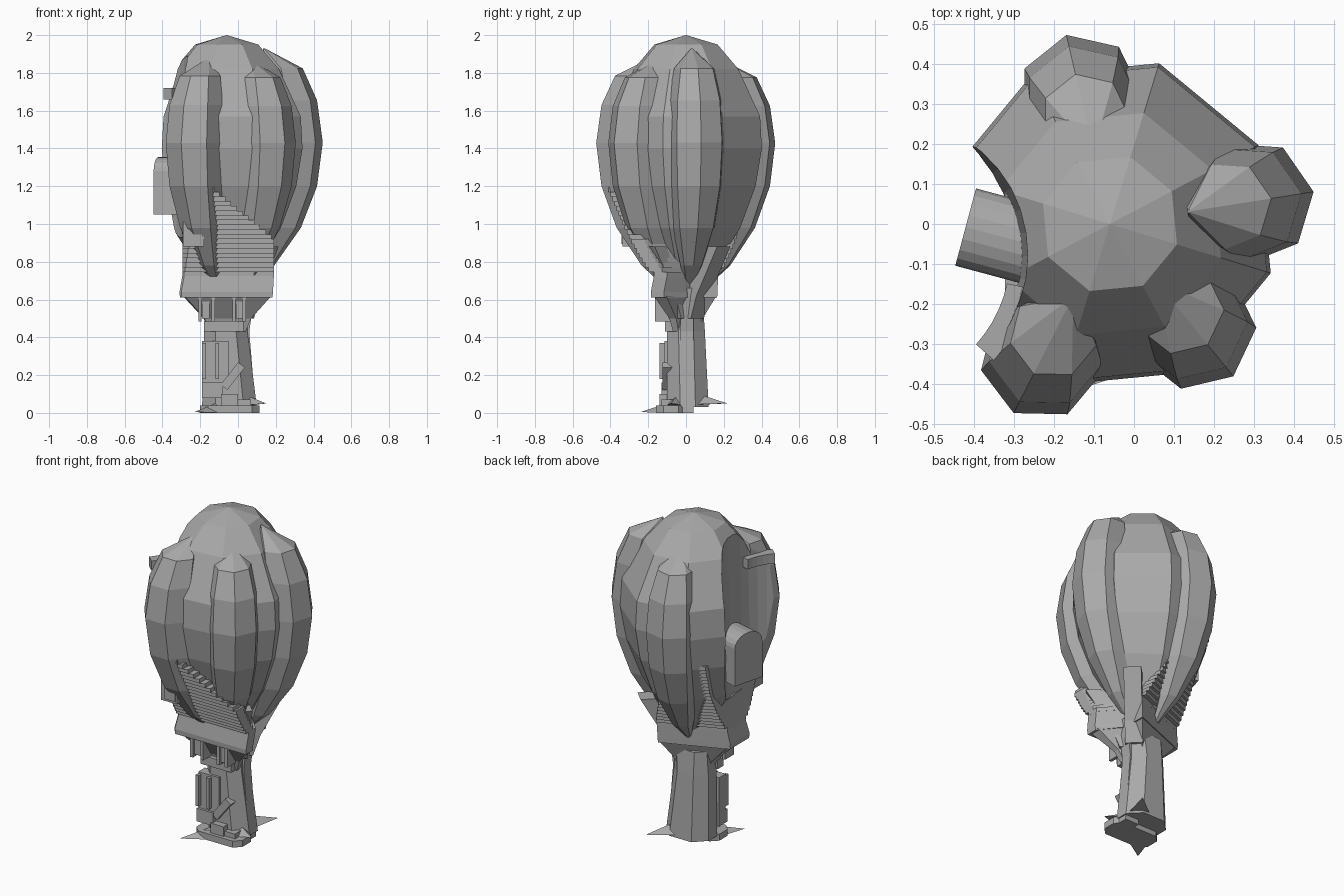
import bpy, bmesh
from math import sin, cos, pi, radians
from mathutils import Matrix, Vector

old = bpy.data.objects.get("Cube")
if old:
    bpy.data.objects.remove(old, do_unlink=True)

GREY = (0.4, 0.4, 0.4, 1)
grey = bpy.data.materials.new("plain_grey")
grey.use_nodes = True
grey.diffuse_color = GREY
grey.node_tree.nodes["Principled BSDF"].inputs["Base Color"].default_value = GREY


def finish(name, bm):
    bmesh.ops.recalc_face_normals(bm, faces=bm.faces)
    me = bpy.data.meshes.new(name)
    bm.to_mesh(me)
    bm.free()
    me.materials.append(grey)
    ob = bpy.data.objects.new(name, me)
    bpy.context.collection.objects.link(ob)
    return ob


def loft(name, rings):
    """Skin a list of equal-length point rings and cap both ends."""
    bm = bmesh.new()
    loops = [[bm.verts.new(p) for p in ring] for ring in rings]
    n = len(loops[0])
    for a, b in zip(loops, loops[1:]):
        for i in range(n):
            j = (i + 1) % n
            bm.faces.new((a[i], a[j], b[j], b[i]))
    bm.faces.new(loops[0][::-1])
    bm.faces.new(loops[-1])
    return finish(name, bm)


def ngon(cx, cy, r, z, n, phase):
    return [(cx + r * cos(phase + 2 * pi * i / n), cy + r * sin(phase + 2 * pi * i / n), z)
            for i in range(n)]


def chamfer(x0, x1, y0, y1, z, c):
    return [(x0 + c, y0, z), (x1 - c, y0, z), (x1, y0 + c, z), (x1, y1 - c, z),
            (x1 - c, y1, z), (x0 + c, y1, z), (x0, y1 - c, z), (x0, y0 + c, z)]


def footprint(t, z, scale=1, grow=0):
    """House outline at rise t: straight front, slanted back wall, open right corner."""
    left = -0.295 - grow - 0.06 * max(0, t - 0.55)
    right = 0.19 - 0.58 * max(0, t - 0.4)
    front = -0.17 - grow - 0.25 * t ** 0.75
    cut = 0.01 + 0.08 * t
    end = 0.08 - 0.2 * t

    def wall(x):
        return 0.17 + 0.4 * (x - 0.08) + 0.26 * t ** 0.8

    pts = [(left, front + cut), (left + cut, front), (right, front), (right, front + 0.07),
           (min(right, 0.08), 0.02), (end, wall(end)), (left, wall(left))]
    return [(-0.06 + (x + 0.06) * scale, y * scale, z) for x, y in pts]


def box(name, x0, x1, y0, y1, z0, z1, tilt=0):
    bm = bmesh.new()
    bmesh.ops.create_cube(bm, size=1)
    m = (Matrix.Translation(((x0 + x1) / 2, (y0 + y1) / 2, (z0 + z1) / 2))
         @ Matrix.Rotation(tilt, 4, 'Y') @ Matrix.Diagonal((x1 - x0, y1 - y0, z1 - z0, 1)))
    bmesh.ops.transform(bm, matrix=m, verts=bm.verts)
    return finish(name, bm)


def spike(name, base, tip):
    """Flat three-sided root tapering to a point."""
    b, t = Vector(base), Vector(tip)
    side = (t - b).cross(Vector((0, 0, 1))).normalized() * 0.06
    bm = bmesh.new()
    v = [bm.verts.new(p) for p in (b - side, b + side, b + Vector((0, 0, 0.05)), t)]
    for f in ((0, 1, 2), (0, 1, 3), (1, 2, 3), (2, 0, 3)):
        bm.faces.new([v[i] for i in f])
    finish(name, bm)


# Canopy core: eight-sided bulb
CX = -0.06
core_profile = [(0.66, 0.06), (0.78, 0.17), (0.98, 0.30), (1.2, 0.385), (1.4, 0.42),
                (1.57, 0.41), (1.82, 0.29), (1.95, 0.175), (2.0, 0.001)]
canopy = [loft("canopy_core", [ngon(CX, 0, r, z, 8, radians(28)) for z, r in core_profile])]

# Canopy lobes: height, outward reach and radius
lobe_profile = [(0.65, 0.10, 0.012), (0.78, 0.25, 0.06), (0.98, 0.39, 0.115), (1.2, 0.475, 0.145),
                (1.43, 0.505, 0.155), (1.64, 0.475, 0.145), (1.8, 0.40, 0.11), (1.9, 0.2, 0.004)]
lobes = [("right_lobe", 9, 1.02, 0.03), ("front_right_lobe", -51, 0.97, -0.03),
         ("front_left_lobe", -117, 1.05, -0.02), ("back_lobe", 103, 0.96, -0.03)]
for name, deg, size, lift in lobes:
    a = radians(deg)
    rings = []
    for z, reach, r in lobe_profile:
        d = reach * size - r
        top = lift * max(0, z - 1.4) / 0.5
        rings.append(ngon(CX + d * cos(a), d * sin(a), r, z + top, 7, a))
    canopy.append(loft(name, rings))

# Rounded hollow on the left flank
HX, HY = -0.64, -0.08
cutter = loft("hollow_cutter", [ngon(HX, HY, r, z, 40, 0) for z, r in ((0.93, 0.35), (2.1, 0.38))])
cutter.hide_render = True
cutter.hide_viewport = True
cutter.display_type = 'WIRE'
for ob in canopy:
    mod = ob.modifiers.new("hollow", 'BOOLEAN')
    mod.operation = 'DIFFERENCE'
    mod.object = cutter
    mod.solver = 'EXACT'

# Curved ledge inside the hollow
loft("hollow_ledge", [[(HX + r * cos(a), HY + r * sin(a), z)
                       for r, z in ((0.33, 1.66), (0.39, 1.66), (0.39, 1.72), (0.33, 1.72))]
                      for a in (radians(-42 + 6 * i) for i in range(6))])

# House body: courses stepping outward as they rise
courses = 20
rings = []
for i in range(courses):
    z = 0.72 + 0.025 * i
    rings += [footprint(i / (courses - 1), h) for h in (z, z + 0.025)]
loft("stepped_house", rings)

# Floor beam and the flare below it
loft("floor_beam", [footprint(0, 0.61, 0.97, 0.02), footprint(0, 0.64, 0.98, 0.02),
                    footprint(0, 0.725)])
loft("house_flare", [footprint(0, 0.43, 0.4), footprint(0, 0.5, 0.52), footprint(0, 0.62, 0.95, 0.01)])

# Arched dormer in the hollow
arch = [(-0.1, 1.05), (0.1, 1.05)] + [(0.1 * cos(pi * i / 10), 1.28 + 0.075 * sin(pi * i / 10))
                                      for i in range(11)]
dormer = loft("arched_dormer", [[(x, y, z) for y, z in arch] for x in (-0.125, 0.06)])
dormer.rotation_euler.z = radians(-15)
dormer.location = (-0.3, -0.04, 0)

# Small window box on the stepped front
box("window_box", -0.29, -0.18, -0.335, -0.2, 0.88, 1.01)
box("window_pane", -0.26, -0.19, -0.342, -0.334, 0.895, 0.98)

# Trunk with its side blade
loft("trunk", [chamfer(-0.19, 0.10, -0.10, 0.12, 0.03, 0.07),
               chamfer(-0.18, 0.05, -0.10, 0.10, 0.43, 0.06),
               chamfer(-0.17, 0.05, -0.06, 0.09, 0.57, 0.05)])
loft("trunk_blade", [[(0, -0.03, z), (x, -0.03, z), (x, 0.04, z), (0, 0.04, z)]
                     for x, z in ((0.095, 0), (0.06, 0.43), (0.09, 0.66))])

# Branches bracing the canopy
for name, y in (("back_branch", 1), ("front_branch", -1)):
    side = Vector((0.035, -0.035 * y, 0))
    deep = Vector((0.03, 0.03 * y, 0))
    path = [Vector((0.02, 0.03 * y, 0.5)), Vector((0.05, 0.06 * y, 0.62)), Vector((0.15, 0.17 * y, 0.88))]
    loft(name, [[p - side - deep, p + side - deep, p + side + deep, p - side + deep] for p in path])

# Porch posts and windows under the beam
for i, x in enumerate((-0.21, -0.14, -0.03, 0.025)):
    box(f"porch_post_{i}", x, x + 0.018, -0.165, -0.08, 0.485, 0.62)
for i, x in enumerate((-0.19, -0.01)):
    box(f"porch_window_{i}", x, x + 0.04, -0.15, -0.08, 0.50, 0.61)
box("porch_sill", -0.18, 0.03, -0.11, -0.05, 0.43, 0.485)

# Door frame and brace on the trunk front
box("door_panel", -0.19, -0.05, -0.115, -0.05, 0.16, 0.38)
for i, x in enumerate((-0.19, -0.12)):
    box(f"door_jamb_{i}", x, x + 0.02, -0.14, -0.08, 0.18, 0.37)
box("door_step", -0.19, -0.08, -0.13, -0.05, 0.08, 0.16)
box("diagonal_brace", -0.05, -0.005, -0.125, -0.07, 0.12, 0.27, radians(38))

# Base slab, blocks and roots
loft("base_slab", [chamfer(-0.20, 0.115, -0.16, 0.0, z, 0.04) for z in (0, 0.04)])
box("base_block_left", -0.09, 0.0, -0.14, -0.05, 0.03, 0.10)
box("base_block_right", -0.03, 0.07, -0.13, -0.04, 0.03, 0.07)
spike("front_root", (-0.12, -0.10, 0.0), (-0.23, -0.24, 0.005))
spike("right_root", (0.05, -0.05, 0.04), (0.15, -0.08, 0.05))
spike("back_root", (0.03, 0.08, 0.045), (0.12, 0.22, 0.05))
